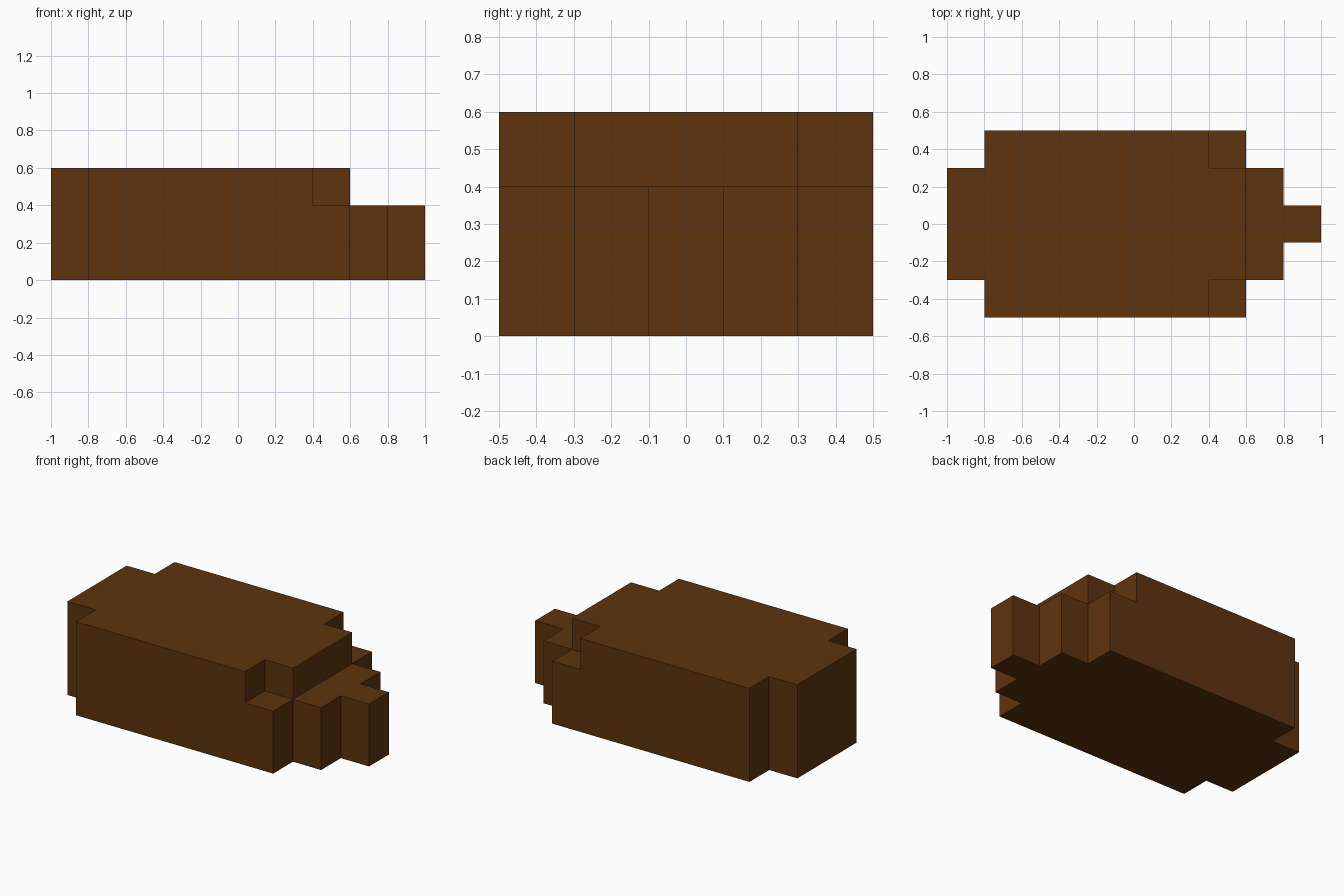
import bpy
import bmesh

cube = bpy.data.objects.get("Cube")
if cube:
    bpy.data.objects.remove(cube, do_unlink=True)

brown = bpy.data.materials.new("dark brown")
brown.use_nodes = True
colour = (0.112, 0.034, 0.0044, 1.0)
brown.diffuse_color = colour
bsdf = next(n for n in brown.node_tree.nodes if n.type == "BSDF_PRINCIPLED")
bsdf.inputs["Base Color"].default_value = colour


def prism(name, outline, z0, z1):
    """Extrude a closed, counter-clockwise plan outline from z0 to z1."""
    bm = bmesh.new()
    face = bm.faces.new([bm.verts.new((x, y, z0)) for x, y in outline])
    grown = bmesh.ops.extrude_face_region(bm, geom=[face], use_keep_orig=True)
    top = [v for v in grown["geom"] if isinstance(v, bmesh.types.BMVert)]
    bmesh.ops.translate(bm, verts=top, vec=(0, 0, z1 - z0))
    bmesh.ops.recalc_face_normals(bm, faces=bm.faces)
    mesh = bpy.data.meshes.new(name)
    bm.to_mesh(mesh)
    bm.free()
    mesh.materials.append(brown)
    obj = bpy.data.objects.new(name, mesh)
    bpy.context.collection.objects.link(obj)
    return obj


def mirrored(half):
    """Complete a front-half outline with its reflection across y = 0."""
    return half + [(x, -y) for x, y in reversed(half)]


# Stepped body, full height
body = prism("stepped_body", mirrored([
    (-1.0, -0.3), (-0.8, -0.3), (-0.8, -0.5), (0.6, -0.5),
    (0.6, -0.3), (0.8, -0.3), (0.8, -0.1), (1.0, -0.1)]), 0.0, 0.6)

# Lower the narrow end and its two corner ledges
cutter = prism("ledge_cutter", mirrored([
    (0.6, -0.3), (0.4, -0.3), (0.4, -0.7), (1.2, -0.7)]), 0.4, 0.8)
cutter.hide_render = True

cut = body.modifiers.new("ledges", "BOOLEAN")
cut.operation = "DIFFERENCE"
cut.solver = "EXACT"
cut.object = cutter
bpy.context.view_layer.objects.active = body
bpy.ops.object.modifier_apply(modifier=cut.name)
bpy.data.objects.remove(cutter, do_unlink=True)
